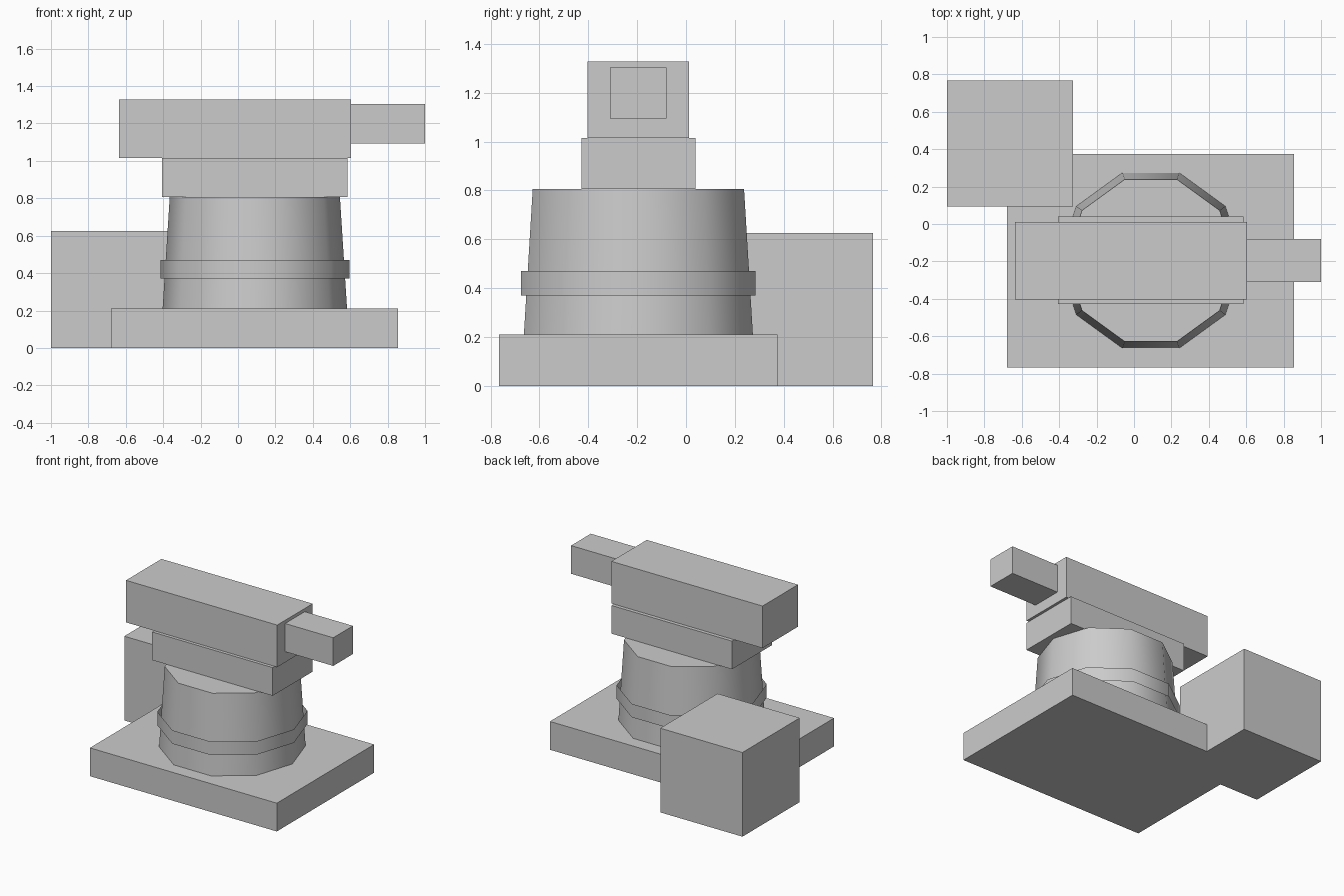
import bpy
import math

cube = bpy.data.objects.get("Cube")
if cube:
    bpy.data.objects.remove(cube, do_unlink=True)

grey = bpy.data.materials.new("plain_grey")
grey.use_nodes = True
colour = (0.6, 0.6, 0.6, 1)
grey.diffuse_color = colour
grey.node_tree.nodes["Principled BSDF"].inputs["Base Color"].default_value = colour


def finish(name):
    obj = bpy.context.object
    obj.name = name
    obj.data.materials.append(grey)
    return obj


def box(name, x, y, z):
    """Box from its (min, max) range on each axis."""
    spans = (x, y, z)
    bpy.ops.mesh.primitive_cube_add(size=1, location=[(a + b) / 2 for a, b in spans])
    obj = finish(name)
    obj.scale = [b - a for a, b in spans]
    bpy.ops.object.transform_apply(location=False, rotation=False, scale=True)
    return obj


def drum(name, r_bottom, r_top, z, caps):
    """Ten-sided tapered drum with corners on the x axis."""
    bpy.ops.mesh.primitive_cone_add(
        vertices=10, radius1=r_bottom, radius2=r_top, depth=z[1] - z[0],
        end_fill_type=caps, location=(0.09, -0.195, sum(z) / 2),
        rotation=(0, 0, math.radians(90)))
    obj = finish(name)
    bpy.ops.object.transform_apply(location=False, rotation=True, scale=False)
    bpy.ops.object.shade_smooth_by_angle(angle=math.radians(45))
    return obj


# Ground slab and the block at its back corner
box("base_slab", (-0.68, 0.855), (-0.766, 0.375), (0, 0.21))
box("corner_block", (-1, -0.325), (0.094, 0.766), (0, 0.625))

# Tapered tower with an open band around it
drum("tower", 0.493, 0.455, (0.21, 0.806), 'NGON')
drum("tower_band", 0.505, 0.505, (0.37, 0.47), 'NOTHING')

# Stacked head with a projecting barrel
box("neck", (-0.405, 0.585), (-0.428, 0.039), (0.806, 1.015))
box("head", (-0.637, 0.605), (-0.404, 0.012), (1.015, 1.327))
box("barrel", (0.605, 1), (-0.311, -0.08), (1.094, 1.303))
